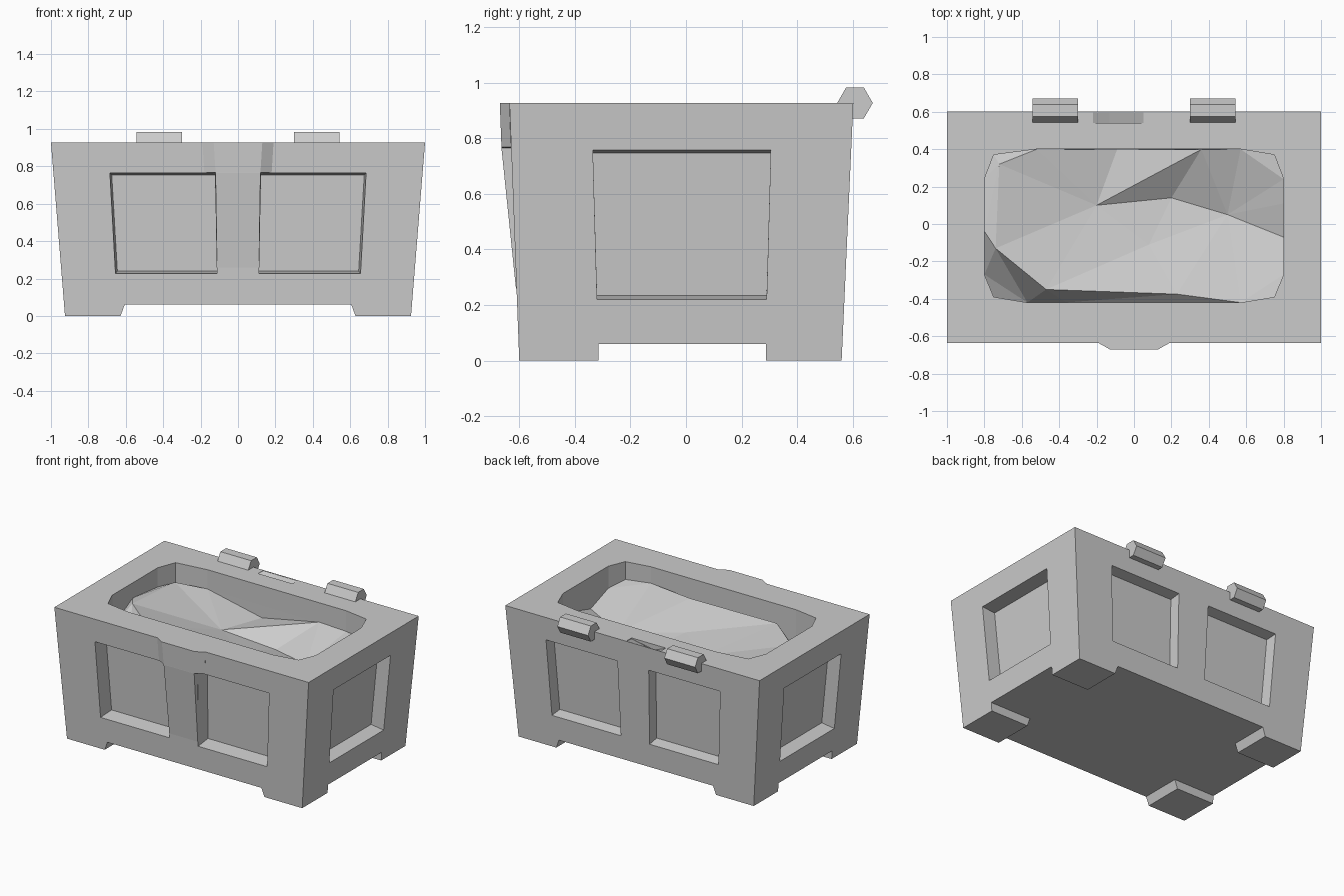
import bpy, bmesh
from math import cos, sin, pi
from mathutils import Vector
from mathutils.geometry import delaunay_2d_cdt

cube = bpy.data.objects.get("Cube")
if cube:
    bpy.data.objects.remove(cube)

grey = bpy.data.materials.new("stone grey")
grey.use_nodes = True
tone = (0.6, 0.6, 0.6, 1)
grey.diffuse_color = tone
grey.node_tree.nodes["Principled BSDF"].inputs["Base Color"].default_value = tone


def finish(name, bm):
    mesh = bpy.data.meshes.new(name)
    bm.to_mesh(mesh)
    bm.free()
    mesh.materials.append(grey)
    obj = bpy.data.objects.new(name, mesh)
    bpy.context.scene.collection.objects.link(obj)
    return obj


def loft(name, rings):
    """Closed solid through rings with equal point counts."""
    bm = bmesh.new()
    loops = [[bm.verts.new(p) for p in ring] for ring in rings]
    n = len(loops[0])
    for a, b in zip(loops, loops[1:]):
        for i in range(n):
            j = (i + 1) % n
            bm.faces.new((a[i], a[j], b[j], b[i]))
    bm.faces.new(loops[0][::-1])
    bm.faces.new(loops[-1])
    bmesh.ops.recalc_face_normals(bm, faces=bm.faces)
    return finish(name, bm)


def carve(target, cutter):
    cutter.hide_render = True
    mod = target.modifiers.new(cutter.name, "BOOLEAN")
    mod.operation, mod.solver, mod.object = "DIFFERENCE", "EXACT", cutter
    bpy.context.view_layer.objects.active = target
    bpy.ops.object.modifier_apply(modifier=mod.name)
    bpy.data.objects.remove(cutter)


# Flared outer walls
TOP = 0.927
BASE = 0.06
def half_x(z): return 0.925 + 0.075 * z / TOP
def front_y(z): return -0.60 - 0.035 * z / TOP
def back_y(z): return 0.56 + 0.042 * z / TOP


def section(z):
    x = half_x(z)
    return [(-x, front_y(z), z), (x, front_y(z), z), (x, back_y(z), z), (-x, back_y(z), z)]


body = loft("chest_body", [section(BASE), section(TOP)])


# Recessed panels: drafted cutters sunk into each wall, upright beside the centre posts
def panel(name, corners, place, draft, depth):
    mid = sum(u for u, z in corners) / 4
    wall, floor = [], []
    for u, z in corners:
        wall.append(Vector(place(u, z, 0)))
        inset = 0 if abs(u) < 0.2 else draft if u > mid else -draft
        floor.append(Vector(place(u - inset, z + (0.014 if z < 0.5 else -0.01), depth)))
    outer = [w + (w - f) * 0.5 for w, f in zip(wall, floor)]
    carve(body, loft(name, [floor, outer]))


for s in (-1, 1):
    wide = [(0.113 * s, 0.226), (0.655 * s, 0.226), (0.685 * s, 0.764), (0.123 * s, 0.764)]
    panel("front_panel_cut", wide, lambda u, z, d: (u, front_y(z) + d, z), 0.01, 0.11)
    panel("back_panel_cut", wide, lambda u, z, d: (u, back_y(z) - d, z), 0.006, 0.08)
    side = [(-0.32, 0.22), (0.29, 0.22), (0.305, 0.757), (-0.335, 0.757)]
    panel("side_panel_cut", side, lambda u, z, d: (s * (half_x(z) - d), u, z), 0, 0.1)

# Cavity with chamfered corners
rim = [(-0.8, 0.24, 0.79), (-0.75, 0.37, 0.76), (-0.52, 0.40, 0.79), (0.57, 0.40, 0.78),
       (0.75, 0.37, 0.78), (0.8, 0.24, 0.78), (0.8, -0.27, 0.77), (0.75, -0.39, 0.80),
       (0.57, -0.42, 0.81), (-0.57, -0.42, 0.64), (-0.75, -0.39, 0.64), (-0.8, -0.27, 0.70)]
carve(body, loft("cavity_cut", [[(x, y, z) for x, y, _ in rim] for z in (0.6, 1.1)]))

# Small wedge-shaped dent behind the rim, between the hinges
carve(body, loft("dent_cut", [[(x, 0.54, 0.95), (x, 0.54, low), (x, 0.597, 0.925), (x, 0.597, 0.95)]
                              for x, low in ((-0.22, 0.924), (-0.13, 0.89), (0.05, 0.92))]))

# Faceted contents: a valley between raised front and back banks
heap = rim + [(-0.2, 0.1, 0.70), (0.2, 0.14, 0.65), (0.5, 0.05, 0.66), (0.08, -0.11, 0.71),
              (-0.74, -0.13, 0.83), (-0.47, -0.35, 0.83), (0.23, -0.375, 0.81),
              (0.36, 0.399, 0.79), (-0.09, 0.399, 0.70), (-0.72, 0.32, 0.815),
              (0.799, 0.11, 0.75), (0.799, -0.07, 0.70), (-0.799, -0.04, 0.82),
              (-0.36, -0.419, 0.68)]
low, right, dip, step, left, crest, front, back, gap, corner = range(12, 22)
creases = [(low, back), (low, gap), (right, back), (low, right), (step, dip), (left, crest),
           (crest, front), (low, corner), (left, corner), (right, dip)]
flat = [Vector(p[:2]) for p in heap]
points, _, tris, *_ = delaunay_2d_cdt(flat, creases, [], 0, 1e-5)
bm = bmesh.new()
verts = []
for p in points:
    z = min(heap, key=lambda h: (Vector(h[:2]) - p).length)[2]
    verts.append(bm.verts.new((p.x, p.y, z)))
for tri in tris:
    bm.faces.new([verts[i] for i in tri])
bm.normal_update()
bmesh.ops.reverse_faces(bm, faces=[f for f in bm.faces if f.normal.z < 0])
finish("chest_contents", bm)


# Front post that swells into a clasp at the rim
def post(z, out, w, flare):
    back = front_y(z) + 0.02
    face = front_y(z) - 0.001
    return [(-w - flare, back, z), (-w - flare, face, z), (-w, out, z),
            (w, out, z), (w + flare, face, z), (w + flare, back, z)]


loft("front_clasp", [post(0.26, -0.612, 0.112, 0.001), post(0.765, -0.664, 0.12, 0.002),
                     post(0.768, -0.664, 0.12, 0.06), post(TOP, -0.67, 0.13, 0.06)])

# Hinge barrels
for s, side in ((1, "left"), (-1, "right")):
    loft(side + "_hinge", [[(s * x, 0.608 + 0.064 * cos(k * pi / 3), TOP + 0.064 * sin(k * pi / 3))
                            for k in range(6)] for x in (0.30, 0.542)])

# Corner feet, continuing the slope of the walls
for s, side in ((1, "left"), (-1, "right")):
    for end, edge, inner in (("front", front_y, -0.315), ("back", back_y, 0.287)):
        loft(f"{end}_{side}_foot", [[(s * x, edge(z), z), (s * half_x(z), edge(z), z),
                                     (s * half_x(z), inner, z), (s * x, inner, z)]
                                    for x, z in ((0.628, 0), (0.606, BASE))])
